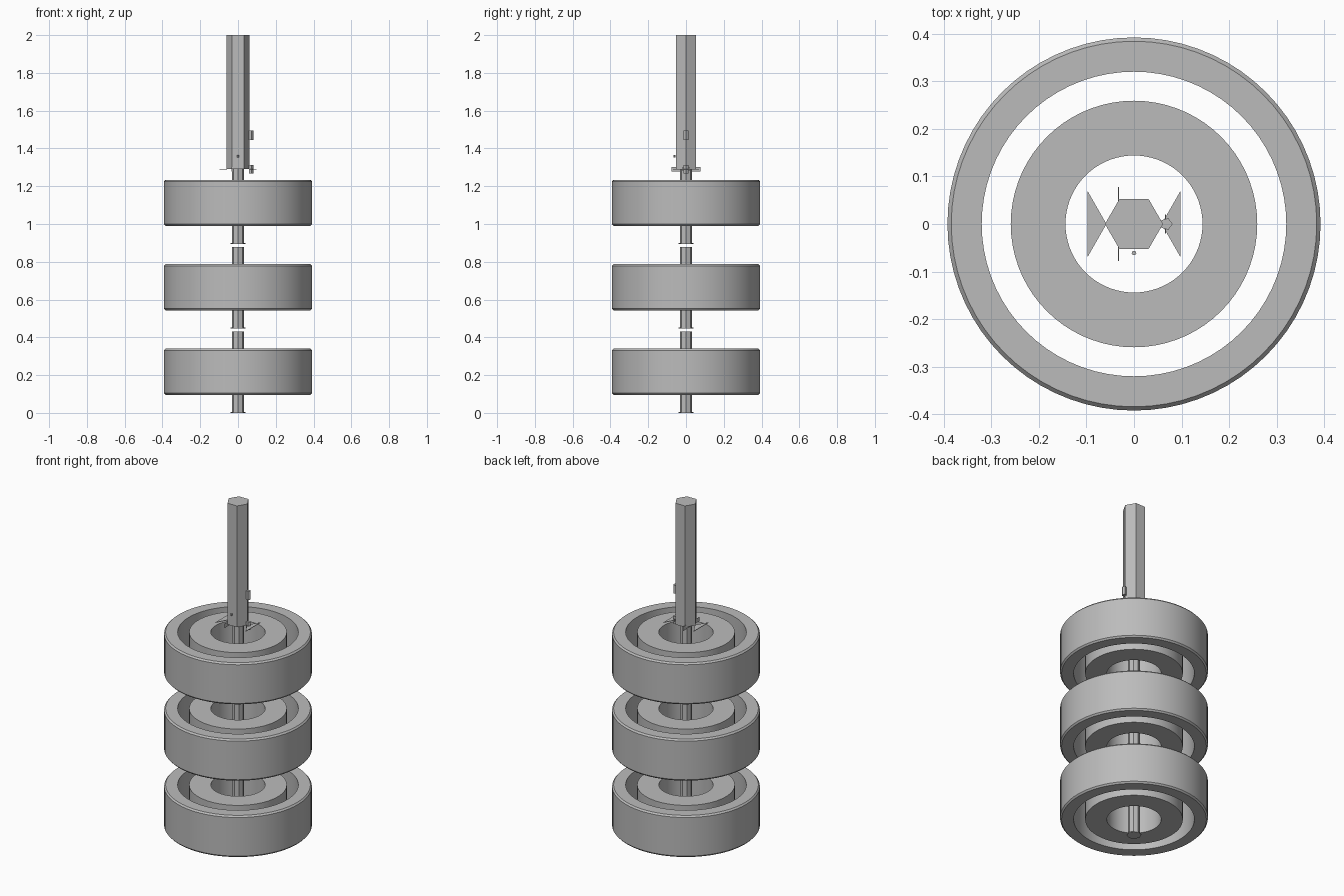
import bpy, bmesh, math

cube = bpy.data.objects.get("Cube")
if cube:
    bpy.data.objects.remove(cube, do_unlink=True)

steel = bpy.data.materials.new("grey_steel")
steel.use_nodes = True
GREY = (0.5, 0.5, 0.5, 1)
steel.diffuse_color = GREY
steel.node_tree.nodes["Principled BSDF"].inputs["Base Color"].default_value = GREY


def finish(name, bm, smooth=False):
    bmesh.ops.recalc_face_normals(bm, faces=bm.faces[:])
    mesh = bpy.data.meshes.new(name)
    bm.to_mesh(mesh)
    bm.free()
    mesh.materials.append(steel)
    ob = bpy.data.objects.new(name, mesh)
    bpy.context.collection.objects.link(ob)
    if smooth:
        bpy.ops.object.select_all(action='DESELECT')
        ob.select_set(True)
        bpy.context.view_layer.objects.active = ob
        bpy.ops.object.shade_smooth_by_angle(angle=math.radians(30))
    return ob


def lathe(name, profile, segments=72):
    """Sweep a closed (radius, height) profile around z."""
    bm = bmesh.new()
    rings = []
    for i in range(segments):
        a = 2 * math.pi * i / segments
        rings.append([bm.verts.new((r * math.cos(a), r * math.sin(a), z)) for r, z in profile])
    for i, ring in enumerate(rings):
        after = rings[(i + 1) % segments]
        for j in range(len(profile)):
            k = (j + 1) % len(profile)
            bm.faces.new((ring[j], after[j], after[k], ring[k]))
    return finish(name, bm, True)


def prism(name, points, z0, z1):
    """Extrude a flat outline from z0 up to z1."""
    bm = bmesh.new()
    base = bm.faces.new([bm.verts.new((x, y, z0)) for x, y in points])
    top = bmesh.ops.extrude_face_region(bm, geom=[base])["geom"]
    bmesh.ops.translate(bm, vec=(0, 0, z1 - z0), verts=[v for v in top if isinstance(v, bmesh.types.BMVert)])
    return finish(name, bm)


def polygon(sides, rx, ry=None, cx=0, cy=0, turn=0):
    ry = ry or rx
    angles = [2 * math.pi * i / sides + turn for i in range(sides)]
    return [(cx + rx * math.cos(a), cy + ry * math.sin(a)) for a in angles]


def box(x0, x1, y):
    return [(x0, -y), (x1, -y), (x1, y), (x0, y)]


# Three stacked units: outer ring, inner ring, core rod with a foot
PITCH = 0.447
for i, level in enumerate(("lower", "middle", "upper")):
    z = i * PITCH
    low, high, c = z + 0.096, z + 0.34, 0.009
    lathe(level + "_outer_ring", [(0.32, low), (0.384, low), (0.392, low + c),
                                  (0.392, high - c), (0.384, high), (0.32, high)])
    lathe(level + "_inner_ring", [(0.144, low), (0.259, low), (0.259, high), (0.144, high)])
    prism(level + "_core_rod", polygon(8, 0.032), z, 1.29 if i == 2 else z + 0.43)
    prism(level + "_rod_foot", polygon(8, 0.039), z, z + 0.006)

# Hexagonal main shaft
prism("main_shaft", polygon(6, 0.061), 1.29, 2.0)

# Bow-tie fins and the cross plate at the shaft base
for side, s in (("left", 1), ("right", -1)):
    prism(side + "_fin", [(s * 0.058, 0), (s * 0.098, -0.07), (s * 0.098, 0.07)], 1.288, 1.291)
prism("cross_plate", box(-0.034, -0.032, 0.078), 1.278, 1.302)

# Small fittings on the shaft
prism("upper_catch", polygon(5, 0.013, cx=0.068), 1.445, 1.494)
prism("lower_catch", polygon(5, 0.013, cx=0.068), 1.268, 1.312)
prism("catch_plate", box(0.065, 0.067, 0.02), 1.282, 1.298)
prism("front_stud", polygon(6, 0.005, cy=-0.061), 1.352, 1.364)
